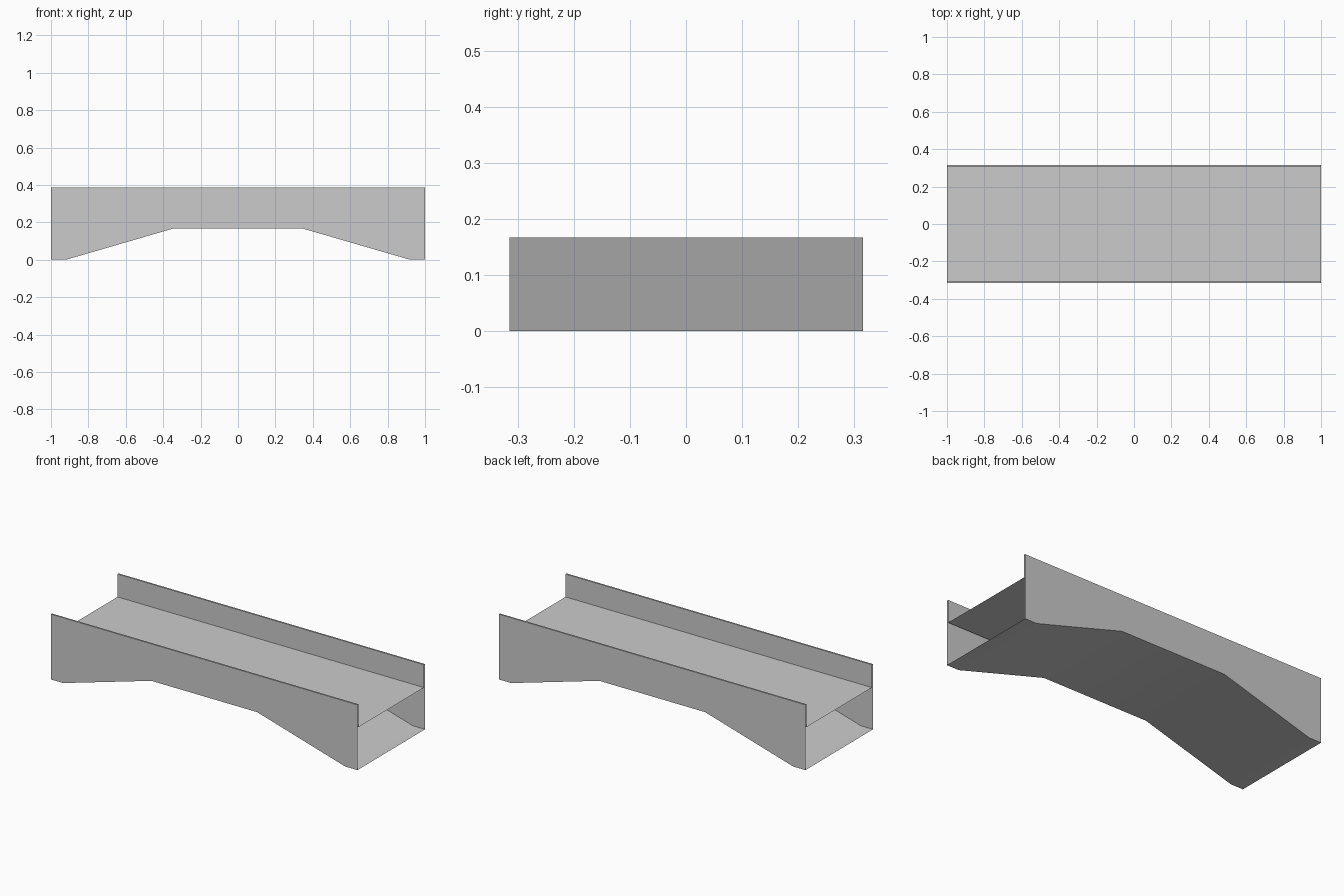
import bpy
import math

cube = bpy.data.objects.get("Cube")
if cube:
    bpy.data.objects.remove(cube, do_unlink=True)

LENGTH, WIDTH, HEIGHT = 1.0, 0.315, 0.385   # half length, half width, full height
RAIL, DECK, ARCH = 0.305, 0.25, 0.167       # rail inner face, deck level, arch level

concrete = bpy.data.materials.new("concrete grey")
concrete.use_nodes = True
colour = (0.6, 0.6, 0.6, 1)
concrete.diffuse_color = colour
concrete.node_tree.nodes["Principled BSDF"].inputs["Base Color"].default_value = colour


def make_part(name, verts, faces, smooth=False):
    mesh = bpy.data.meshes.new(name)
    mesh.from_pydata(verts, [], faces)
    mesh.materials.append(concrete)
    part = bpy.data.objects.new(name, mesh)
    bpy.context.collection.objects.link(part)
    if smooth:
        bpy.ops.object.select_all(action="DESELECT")
        part.select_set(True)
        bpy.context.view_layer.objects.active = part
        bpy.ops.object.shade_smooth_by_angle(angle=math.radians(30))
    return part


def sweep(name, start, end, smooth=False):
    """Join two matching open outlines with a strip of quads."""
    n = len(start)
    faces = [(i, n + i, n + i + 1, i + 1) for i in range(n - 1)]
    return make_part(name, start + end, faces, smooth)


# Deck with rail caps and inner rail faces, open at both ends
half = [(WIDTH, HEIGHT), (RAIL, HEIGHT), (RAIL, DECK)]
channel = [(-y, z) for y, z in half] + half[::-1]
sweep("deck_and_rails",
      [(-LENGTH, y, z) for y, z in channel],
      [(LENGTH, y, z) for y, z in channel])

# Arched underside
half = [(LENGTH, 0), (0.92, 0), (0.345, ARCH)]
arch = [(-x, z) for x, z in half] + half[::-1]
sweep("underside",
      [(x, -WIDTH, z) for x, z in arch],
      [(x, WIDTH, z) for x, z in arch], smooth=True)

# Outer side walls following the arch
outline = arch + [(LENGTH, HEIGHT), (-LENGTH, HEIGHT)]
for name, y, ring in (("front_wall", -WIDTH, outline),
                      ("back_wall", WIDTH, outline[::-1])):
    make_part(name, [(x, y, z) for x, z in ring], [tuple(range(len(ring)))])
